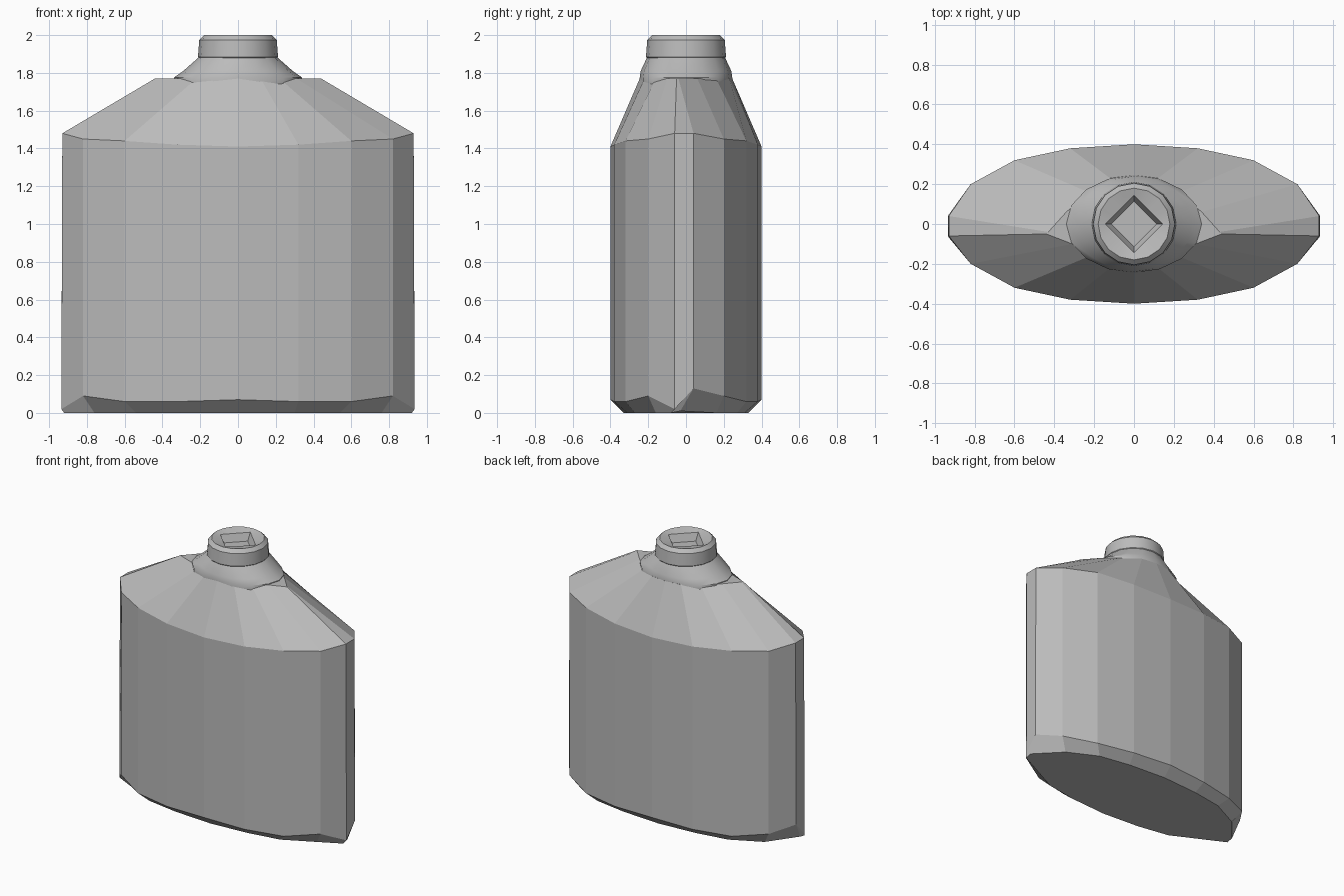
import bpy, bmesh, math

cube = bpy.data.objects.get("Cube")
if cube:
    bpy.data.objects.remove(cube, do_unlink=True)

grey = bpy.data.materials.new("plain grey")
grey.use_nodes = True
colour = (0.5, 0.5, 0.5, 1)
grey.diffuse_color = colour
grey.node_tree.nodes["Principled BSDF"].inputs["Base Color"].default_value = colour


def loft(name, rings, smooth=None):
    """Skin a stack of equal-length rings and close both ends."""
    bm = bmesh.new()
    loops = [[bm.verts.new(p) for p in ring] for ring in rings]
    n = len(loops[0])
    for low, high in zip(loops, loops[1:]):
        for i in range(n):
            j = (i + 1) % n
            bm.faces.new((low[i], low[j], high[j], high[i]))
    bm.faces.new(loops[0][::-1])
    bm.faces.new(loops[-1])
    bmesh.ops.recalc_face_normals(bm, faces=bm.faces)
    mesh = bpy.data.meshes.new(name)
    bm.to_mesh(mesh)
    bm.free()
    mesh.materials.append(grey)
    obj = bpy.data.objects.new(name, mesh)
    bpy.context.collection.objects.link(obj)
    if smooth:
        bpy.ops.object.select_all(action='DESELECT')
        obj.select_set(True)
        bpy.context.view_layer.objects.active = obj
        bpy.ops.object.shade_smooth_by_angle(angle=math.radians(smooth))
    return obj


def outline(back, front):
    """Mirror right-hand half outlines (end to middle) into a full loop."""
    right_back = back
    left_back = [(-x, y, z) for x, y, z in back[-2::-1]]
    left_front = [(-x, y, z) for x, y, z in front]
    right_front = front[-2::-1]
    return right_back + left_back + left_front + right_front


def symmetric(quarter, end_y=0.04, front_end_y=-0.06):
    """Quarter outline of (x, y, z); the narrow ends get their own y values."""
    back = [(quarter[0][0], end_y, quarter[0][1])] + quarter[1:]
    front = [(quarter[0][0], front_end_y, quarter[0][2])]
    front += [(x, -y, z) for x, y, z in quarter[1:]]
    return outline(back, front)


# Flask body: floor, bottom chamfer, wall and sloping shoulder.
# The first entry of each quarter is (x, back z, front z) for the narrow end.
floor = symmetric([(0.92, 0.01, 0), (0.76, 0.16, 0), (0.54, 0.27, 0),
                   (0.3, 0.31, 0), (0, 0.33, 0)], -0.03, -0.08)
lower_rim = symmetric([(0.935, 0.13, 0.02), (0.82, 0.2, 0.09), (0.6, 0.32, 0.06),
                       (0.32, 0.38, 0.06), (0, 0.4, 0.07)])
upper_rim = symmetric([(0.93, 1.48, 1.48), (0.82, 0.2, 1.45), (0.6, 0.32, 1.44),
                       (0.32, 0.38, 1.42), (0, 0.4, 1.41)])
top = 1.77
shoulder = outline(
    [(0.43, -0.04, top), (0.34, 0.06, top), (0.23, 0.16, top), (0.12, 0.23, top), (0, 0.245, top)],
    [(0.44, -0.05, top), (0.31, -0.1, top), (0.22, -0.16, top), (0.12, -0.22, top), (0, -0.245, top)])
loft("flask_body", [floor, lower_rim, upper_rim, shoulder])


def ellipse(rx, ry, z, sides=16):
    return [(rx * math.cos(a), ry * math.sin(a), z)
            for a in (math.tau * i / sides for i in range(sides))]


def diamond(r, z, sides=16):
    ring = []
    for x, y, _ in ellipse(1, 1, 0, sides):
        s = r / (abs(x) + abs(y))
        ring.append((x * s, y * s, z))
    return ring


# Collar flaring from the round neck to the wide shoulder
loft("neck_collar", [ellipse(0.34, 0.245, 1.74), ellipse(0.34, 0.245, 1.775),
                     ellipse(0.29, 0.24, 1.81), ellipse(0.205, 0.205, 1.885)], 30)

# Cap with a rounded rim and a diamond-shaped socket
loft("cap", [ellipse(0.2, 0.2, 1.87), ellipse(0.212, 0.212, 1.885),
             ellipse(0.205, 0.205, 1.975), ellipse(0.18, 0.18, 2.0),
             diamond(0.145, 1.985), diamond(0.115, 1.93)], 35)
